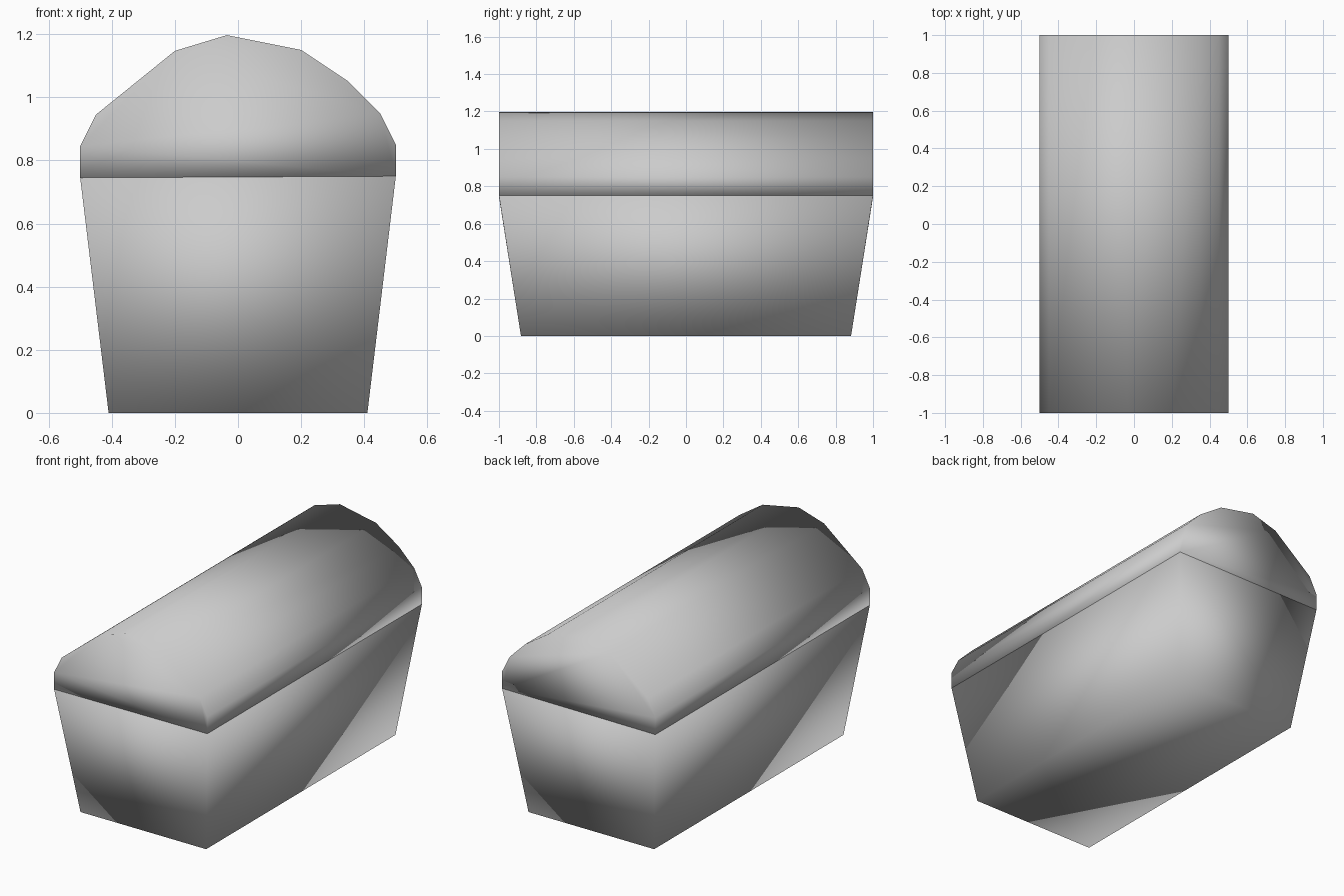
import bpy
import bmesh

if "Cube" in bpy.data.objects:
    bpy.data.objects.remove(bpy.data.objects["Cube"])


def finish(bm, name):
    bmesh.ops.recalc_face_normals(bm, faces=bm.faces)
    for f in bm.faces:
        f.smooth = True
    mesh = bpy.data.meshes.new(name)
    bm.to_mesh(mesh)
    bm.free()
    obj = bpy.data.objects.new(name, mesh)
    bpy.context.collection.objects.link(obj)
    return obj


# Chest body: a box tapering towards its bottom
bm = bmesh.new()
bmesh.ops.create_cube(bm, size=1)
for v in bm.verts:
    if v.co.z > 0:
        v.co.z = 0.745 if v.co.x < 0 else 0.75
        v.co.y *= 2
    else:
        v.co.z = 0
        v.co.x *= 0.82
        v.co.y *= 1.765
finish(bm, "chest_body")

# Domed lid: faceted profile extruded along the length
profile = [(-0.5, 0.745), (-0.5, 0.845), (-0.45, 0.945), (-0.2, 1.147), (-0.035, 1.197),
           (0.2, 1.15), (0.35, 1.05), (0.45, 0.95), (0.5, 0.85), (0.5, 0.75)]
bm = bmesh.new()
face = bm.faces.new([bm.verts.new((x, -1, z)) for x, z in profile])
ext = bmesh.ops.extrude_face_region(bm, geom=[face], use_keep_orig=True)
bmesh.ops.translate(bm, vec=(0, 2, 0),
                    verts=[g for g in ext["geom"] if isinstance(g, bmesh.types.BMVert)])
finish(bm, "chest_lid")
